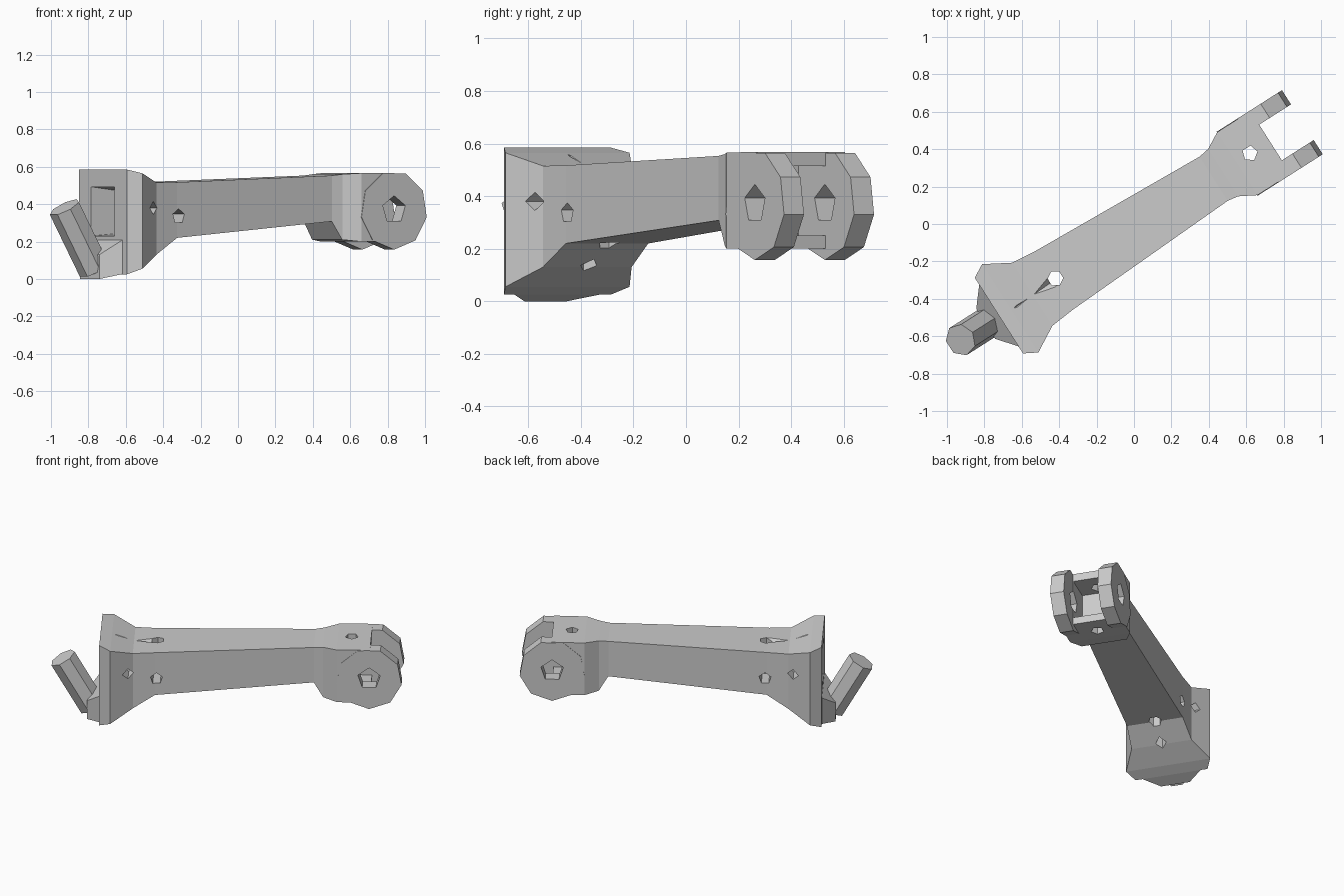
import bpy, bmesh
from math import radians, pi
from mathutils import Matrix, Vector

if "Cube" in bpy.data.objects:
    bpy.data.objects.remove(bpy.data.objects["Cube"])

# Local frame: x runs along the arm, y across it; PLACE turns it into the diagonal pose
PLACE = Matrix.Translation((0.013, -0.021, 0)) @ Matrix.Rotation(radians(32.5), 4, 'Z')


def make(name, bm):
    bmesh.ops.recalc_face_normals(bm, faces=bm.faces)
    bmesh.ops.triangulate(bm, faces=[f for f in bm.faces if len(f.verts) == 4])
    me = bpy.data.meshes.new(name)
    bm.to_mesh(me)
    bm.free()
    ob = bpy.data.objects.new(name, me)
    bpy.context.collection.objects.link(ob)
    return ob


def loft(name, sections):
    """Rectangular sections (x, half width, bottom z, top z) joined in a row."""
    bm = bmesh.new()
    rings = [[bm.verts.new((x, s * w, z)) for s, z in ((-1, b), (1, b), (1, t), (-1, t))]
             for x, w, b, t in sections]
    for a, b in zip(rings, rings[1:]):
        for i in range(4):
            j = (i + 1) % 4
            bm.faces.new((a[i], a[j], b[j], b[i]))
    bm.faces.new(rings[0])
    bm.faces.new(rings[-1])
    return make(name, bm)


def rod(name, start, end, r, sides, r2=None, spin=0.0):
    """Prism or cone between two points."""
    a, b = Vector(start), Vector(end)
    d = b - a
    m = Matrix.Translation((a + b) / 2) @ d.to_track_quat('Z', 'Y').to_matrix().to_4x4()
    bm = bmesh.new()
    bmesh.ops.create_cone(bm, cap_ends=True, segments=sides, radius1=r,
                          radius2=r if r2 is None else r2, depth=d.length,
                          matrix=m @ Matrix.Rotation(spin, 4, 'Z'))
    return make(name, bm)


def combine(ob, tool, op):
    mod = ob.modifiers.new("boolean", 'BOOLEAN')
    mod.operation, mod.solver, mod.object = op, 'EXACT', tool
    tool.hide_render = True
    dg = bpy.context.evaluated_depsgraph_get()
    me = bpy.data.meshes.new_from_object(ob.evaluated_get(dg))
    ob.modifiers.clear()
    ob.data = me
    bpy.data.objects.remove(tool)


# Arm: flanged head, tapering beam, fork body
arm = loft("lever_arm", [
    (-0.872, 0.24, 0.025, 0.585), (-0.80, 0.28, 0.055, 0.565),
    (-0.66, 0.20, 0.13, 0.515), (-0.52, 0.186, 0.22, 0.517),
    (0.49, 0.14, 0.308, 0.553), (0.55, 0.15, 0.21, 0.56),
    (0.64, 0.20, 0.20, 0.566), (0.85, 0.20, 0.20, 0.568)])

# Bulge at the foot of the head that carries the pin
combine(arm, loft("pin_root", [
    (-0.955, 0.095, 0.0, 0.13), (-0.86, 0.21, 0.03, 0.22)]), 'UNION')

# Fork pocket, open at the end and between the prongs
combine(arm, loft("fork_pocket", [
    (0.66, 0.112, 0.25, 0.515), (0.95, 0.112, 0.25, 0.515)]), 'DIFFERENCE')

# Two round fork eyes
for s in (-1, 1):
    combine(arm, rod("fork_eye", (0.845, s * 0.113, 0.367), (0.845, s * 0.203, 0.367),
                     0.21, 9, spin=pi / 9), 'UNION')

# Hollow in the head face
combine(arm, loft("head_pocket", [
    (-1.0, 0.125, 0.22, 0.51), (-0.62, 0.10, 0.25, 0.46)]), 'DIFFERENCE')

# Cross holes, vertical holes and the tapered groove on top
holes = [
    ((0.845, -0.3, 0.37), (0.845, 0.3, 0.37), 0.075, 5, None),
    ((-0.69, -0.4, 0.38), (-0.69, 0.4, 0.38), 0.035, 4, None),
    ((-0.51, -0.4, 0.335), (-0.51, 0.4, 0.335), 0.04, 5, None),
    ((-0.51, 0.005, 0.0), (-0.51, 0.005, 0.8), 0.042, 6, None),
    ((0.726, 0.01, 0.0), (0.726, 0.01, 0.8), 0.042, 5, None),
    ((-0.65, 0.0, -0.1), (-0.65, 0.0, 0.3), 0.036, 4, None),
    ((-0.51, 0.0, 0.512), (-0.78, -0.01, 0.555), 0.035, 4, 0.004),
]
for a, b, r, n, r2 in holes:
    combine(arm, rod("hole_cutter", a, b, r, n, r2), 'DIFFERENCE')

# Slanted pin standing out from the head
pin = rod("angled_pin", (-0.925, 0, 0.052), (-1.115, 0, 0.383), 0.088, 7)

for ob in (arm, pin):
    ob.data.transform(PLACE)
